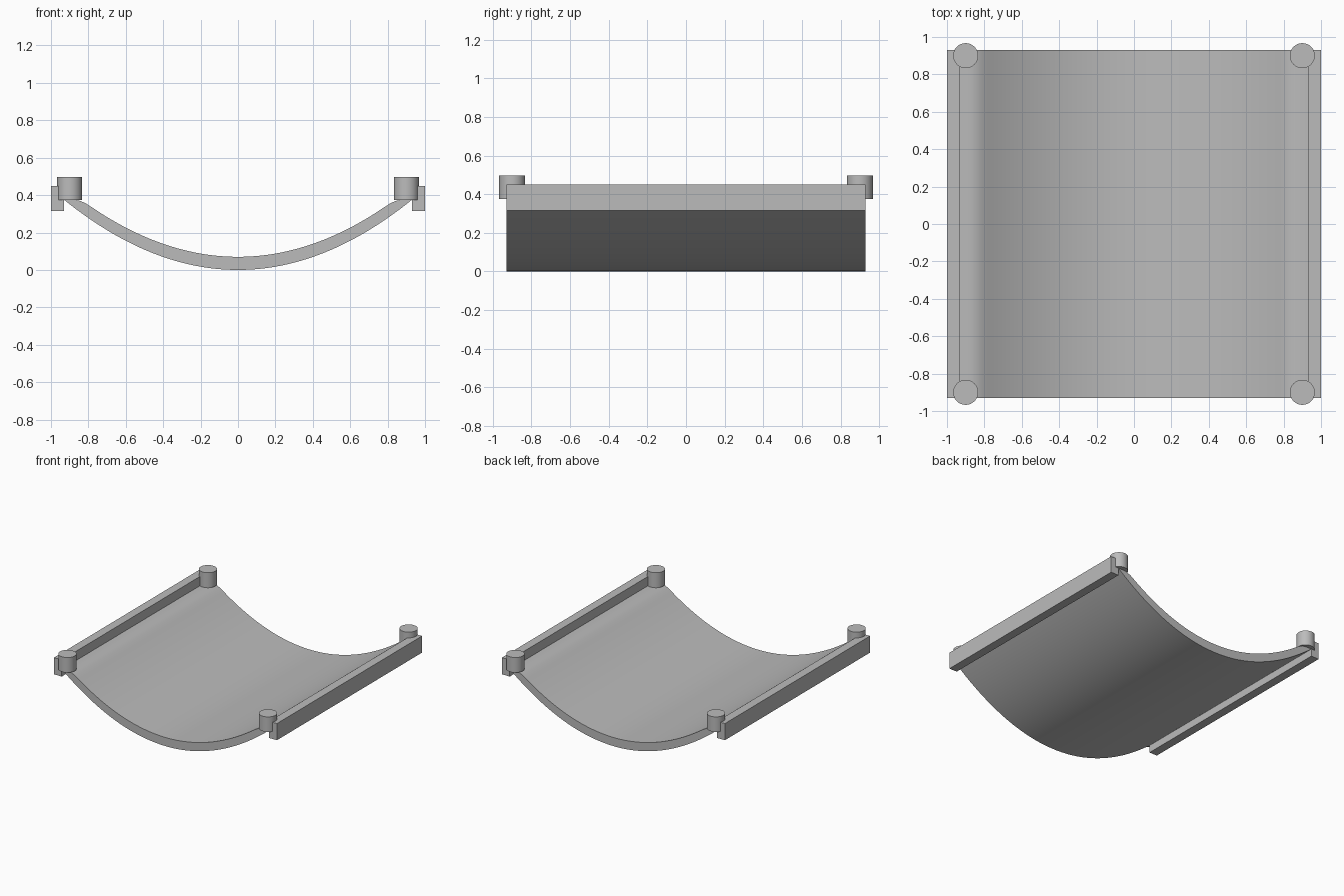
import bpy
import bmesh
import math

if "Cube" in bpy.data.objects:
    bpy.data.objects.remove(bpy.data.objects["Cube"], do_unlink=True)

HALF_SPAN, HALF_LENGTH = 0.93, 0.93
RIM_HEIGHT, THICKNESS = 0.375, 0.07
STEPS = 64

grey = bpy.data.materials.new("plain grey")
grey.use_nodes = True
grey.diffuse_color = (0.5, 0.5, 0.5, 1)
grey.node_tree.nodes["Principled BSDF"].inputs["Base Color"].default_value = (0.5, 0.5, 0.5, 1)


def finish(name, bm, smooth=False):
    bmesh.ops.recalc_face_normals(bm, faces=bm.faces)
    mesh = bpy.data.meshes.new(name)
    bm.to_mesh(mesh)
    bm.free()
    mesh.materials.append(grey)
    obj = bpy.data.objects.new(name, mesh)
    bpy.context.collection.objects.link(obj)
    if smooth:
        bpy.ops.object.select_all(action="DESELECT")
        obj.select_set(True)
        bpy.context.view_layer.objects.active = obj
        bpy.ops.object.shade_smooth_by_angle(angle=math.radians(30))
    return obj


def underside(x):
    return RIM_HEIGHT * (x / HALF_SPAN) ** 2


def topside(x, blend=0.03):
    # Sagging surface that rounds off into a level rim
    z = underside(x) + THICKNESS
    h = max(blend - abs(z - RIM_HEIGHT), 0) / blend
    return min(z, RIM_HEIGHT) - h * h * blend / 4


# Curved deck: sagging profile extruded along y
bm = bmesh.new()
xs = [HALF_SPAN * (2 * i / STEPS - 1) for i in range(STEPS + 1)]
outline = [(x, underside(x)) for x in xs] + [(x, topside(x)) for x in reversed(xs[1:-1])]
cap = bm.faces.new([bm.verts.new((x, -HALF_LENGTH, z)) for x, z in outline])
extruded = bmesh.ops.extrude_face_region(bm, geom=[cap], use_keep_orig=True)
moved = [g for g in extruded["geom"] if isinstance(g, bmesh.types.BMVert)]
bmesh.ops.translate(bm, verts=moved, vec=(0, 2 * HALF_LENGTH, 0))
finish("curved_deck", bm, smooth=True)

for side, sx in (("left", 1), ("right", -1)):
    # Side rail
    bm = bmesh.new()
    bmesh.ops.create_cube(bm, size=1)
    bmesh.ops.scale(bm, verts=bm.verts, vec=(0.07, 2 * HALF_LENGTH, 0.135))
    rail = finish(side + "_rail", bm)
    rail.location = (sx * 0.965, 0, 0.3825)

    # Corner posts
    for end, sy in (("front", -1), ("back", 1)):
        bm = bmesh.new()
        bmesh.ops.create_cone(bm, cap_ends=True, segments=32,
                              radius1=0.067, radius2=0.067, depth=0.122)
        post = finish(f"{end}_{side}_post", bm, smooth=True)
        post.location = (sx * 0.9, sy * 0.9, 0.436)
